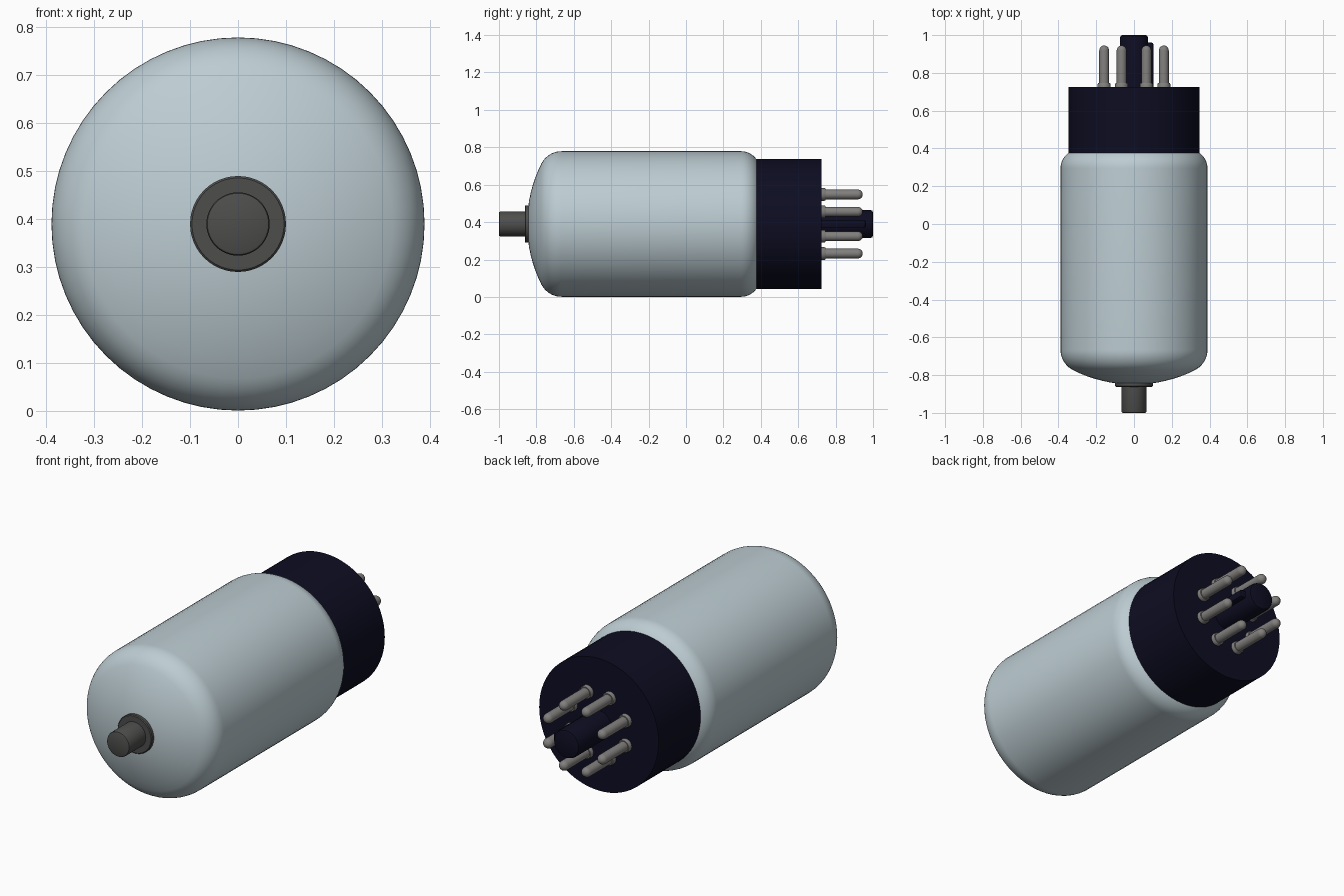
import bpy, bmesh, math
from mathutils import Vector

cube = bpy.data.objects.get("Cube")
if cube:
    bpy.data.objects.remove(cube, do_unlink=True)

AXIS_Z = 0.39   # height of the tube's long axis


def material(name, rgb, rough=0.5):
    m = bpy.data.materials.new(name)
    m.use_nodes = True
    m.diffuse_color = (*rgb, 1)
    bsdf = m.node_tree.nodes["Principled BSDF"]
    bsdf.inputs["Base Color"].default_value = (*rgb, 1)
    bsdf.inputs["Roughness"].default_value = rough
    return m


GLASS = material("pale grey glass", (0.51, 0.61, 0.65), 0.3)
NAVY = material("dark navy plastic", (0.004, 0.004, 0.016))
STEEL = material("pin steel", (0.22, 0.215, 0.205))
DARK = material("dark cap metal", (0.075, 0.075, 0.073))


def finish(name, bm, mat, loc):
    bmesh.ops.recalc_face_normals(bm, faces=bm.faces[:])
    mesh = bpy.data.meshes.new(name)
    bm.to_mesh(mesh)
    bm.free()
    mesh.materials.append(mat)
    ob = bpy.data.objects.new(name, mesh)
    ob.location = loc
    bpy.context.collection.objects.link(ob)
    bpy.ops.object.select_all(action='DESELECT')
    ob.select_set(True)
    bpy.context.view_layer.objects.active = ob
    bpy.ops.object.shade_smooth_by_angle(angle=math.radians(35))
    return ob


def lathe(name, profile, mat, x=0, z=AXIS_Z, steps=64):
    """Spin a (radius, y) profile around a line parallel to y."""
    bm = bmesh.new()
    verts = [bm.verts.new((r, y, 0)) for r, y in profile]
    edges = [bm.edges.new(pair) for pair in zip(verts, verts[1:])]
    bmesh.ops.spin(bm, geom=verts + edges, cent=(0, 0, 0), axis=(0, 1, 0),
                   angle=2 * math.pi, steps=steps, use_duplicate=False)
    bmesh.ops.remove_doubles(bm, verts=bm.verts[:], dist=1e-5)
    return finish(name, bm, mat, (x, 0, z))


def arc(r, y, radius, start, end, n):
    """Points of an arc in (radius, y); 0 degrees faces the front, 90 outward."""
    out = []
    for i in range(n + 1):
        a = math.radians(start + (end - start) * i / n)
        out.append((max(0, r + radius * math.sin(a)), y - radius * math.cos(a)))
    return out


# Glass envelope: shallow dome, rounded shoulder, straight wall, rounded rear
glass = arc(0, -0.13, 0.72, 0, 26.6, 8)
glass += arc(0.269, -0.666, 0.12, 26.6, 90, 10)[1:]
glass += arc(0.289, 0.295, 0.10, 90, 180, 10)
glass += [(0, 0.395)]
lathe("glass_envelope", glass, GLASS)

# Top cap with its flange
lathe("cap_flange", [(0, -0.862), (0.096, -0.862), (0.1, -0.858),
                     (0.1, -0.838), (0, -0.82)], DARK, steps=48)
lathe("cap_terminal", [(0, -1), (0.060, -1), (0.064, -0.998),
                       (0.066, -0.994), (0.066, -0.84), (0, -0.84)], DARK, steps=48)

# Plastic base
lathe("base", [(0, 0.374), (0.348, 0.374), (0.348, 0.725), (0, 0.725)], NAVY)

# Central locating post with its side key
lathe("locating_post", [(0, 0.715), (0.075, 0.715), (0.075, 0.985),
                        (0.071, 0.996), (0.062, 1.0), (0, 1.0)], NAVY, steps=32)
bm = bmesh.new()
bmesh.ops.create_cube(bm, size=1)
bmesh.ops.scale(bm, vec=(0.063, 0.245, 0.04), verts=bm.verts[:])
bmesh.ops.translate(bm, vec=Vector((0.0705, 0.8375, 0)), verts=bm.verts[:])
bmesh.ops.bevel(bm, geom=bm.edges[:], offset=0.007, segments=2,
                profile=0.5, affect='EDGES')
finish("locating_key", bm, NAVY, (0, 0, AXIS_Z))

# Eight contact pins in a ring, each with a collar and a rounded tip
pin = [(0, 0.715), (0.034, 0.715), (0.034, 0.741), (0.031, 0.746), (0.026, 0.746)]
pin += [(r, 0.919 + 0.026 * math.sin(math.radians(a)))
        for a in range(0, 90, 15) for r in [0.026 * math.cos(math.radians(a))]]
pin += [(0, 0.945)]
for i in range(8):
    a = math.radians(22.5 + 45 * i)
    lathe(f"pin_{i + 1}", pin, STEEL, 0.171 * math.cos(a),
          AXIS_Z + 0.171 * math.sin(a), steps=24)
